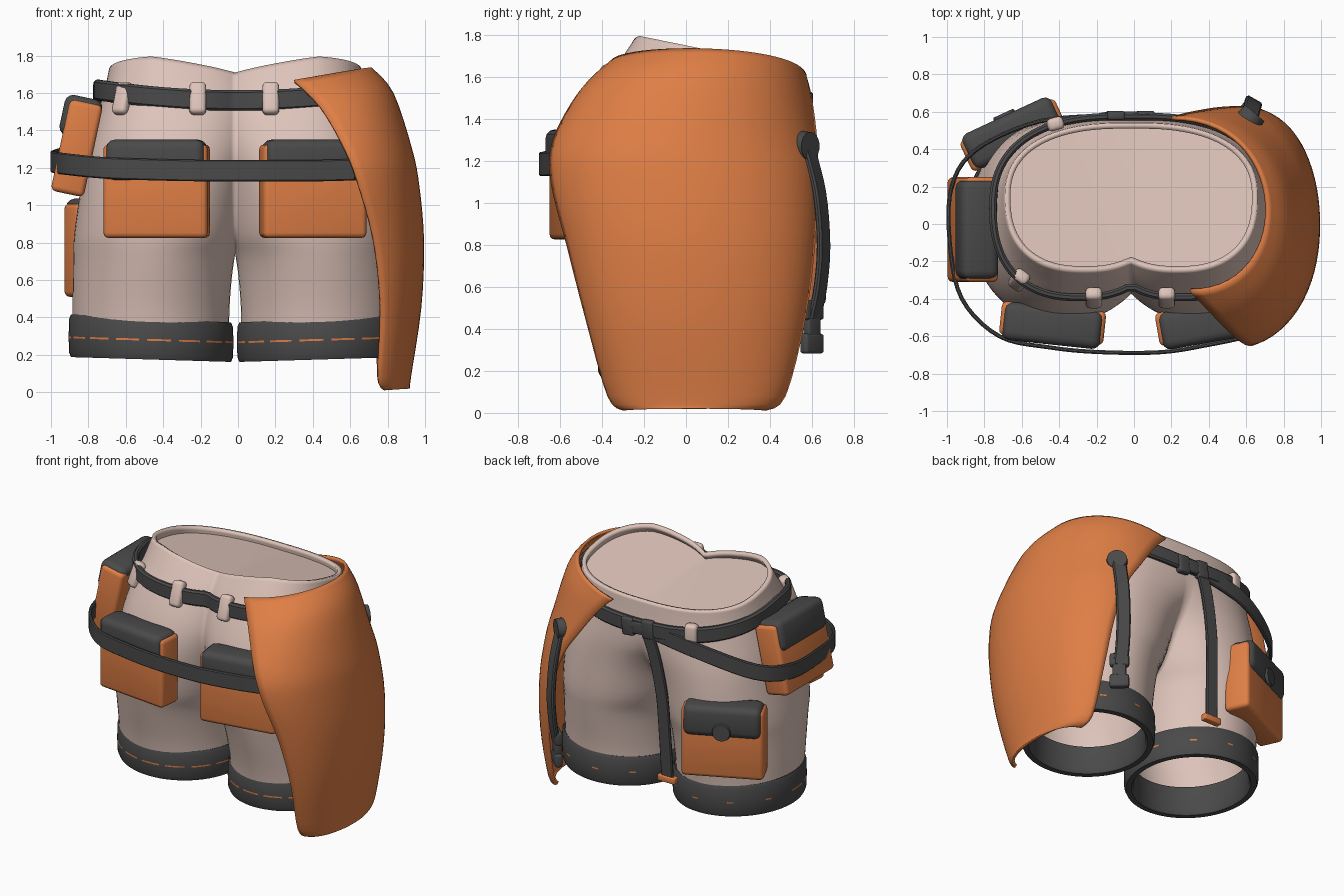
import bpy, bmesh, math
from mathutils import Vector, Euler

cube = bpy.data.objects.get("Cube")
if cube:
    bpy.data.objects.remove(cube, do_unlink=True)


def material(name, colour):
    mat = bpy.data.materials.new(name)
    mat.use_nodes = True
    mat.diffuse_color = (*colour, 1)
    mat.node_tree.nodes["Principled BSDF"].inputs["Base Color"].default_value = (*colour, 1)
    return mat


PINK = material("pale pink cloth", (.73, .55, .49))
ORANGE = material("orange", (.74, .21, .06))
DARK = material("dark grey", (.068, .068, .068))
CENTRE = -.015
SEGMENTS = 64


def finish(name, bm, *mats):
    mesh = bpy.data.meshes.new(name)
    bm.to_mesh(mesh)
    bm.free()
    obj = bpy.data.objects.new(name, mesh)
    bpy.context.collection.objects.link(obj)
    for mat in mats:
        mesh.materials.append(mat)
    bpy.ops.object.select_all(action='DESELECT')
    obj.select_set(True)
    bpy.context.view_layer.objects.active = obj
    bpy.ops.object.shade_smooth_by_angle(angle=math.radians(40))
    return obj


def mirror(obj):
    obj.location.x = CENTRE
    obj.modifiers.new("Mirror", 'MIRROR')


def solidify(obj, thickness):
    mod = obj.modifiers.new("Thickness", 'SOLIDIFY')
    mod.thickness = thickness
    mod.offset = -1


def spline(rows, steps):
    """Catmull-Rom interpolation of tuples of any length."""
    out = []
    for k in range(len(rows) - 1):
        a, b, c, d = (rows[max(0, min(len(rows) - 1, k + j))] for j in (-1, 0, 1, 2))
        for s in range(steps):
            t = s / steps
            out.append(tuple(q + .5 * t * (r - p + t * (2 * p - 5 * q + 4 * r - w + t * (3 * (q - r) + w - p)))
                             for p, q, r, w in zip(a, b, c, d)))
    return out + [tuple(rows[-1])]


def loft(rows, closed):
    """Skin rows of points, leaving out faces that lie on the mirror plane."""
    bm = bmesh.new()
    grid = [[bm.verts.new(p) for p in row] for row in rows]
    n = len(rows[0])
    for up, low in zip(grid, grid[1:]):
        for i in range(n if closed else n - 1):
            j = (i + 1) % n
            quad = (up[i], low[i], low[j], up[j])
            if any(abs(v.co.x) > 1e-5 for v in quad):
                bm.faces.new(quad)
    return bm


def section(row, scale=1):
    """Half-body outline that starts and ends where it meets the centre plane."""
    z, front_cx, back_cx, outer, front, back, power = row
    cy, ry = (front + back) / 2, (back - front) / 2 * scale
    e = 2 / power

    def reach(cx):
        rx = (outer - cx) * scale
        return min(math.pi * (1 - 1 / SEGMENTS), math.pi - math.acos(min(1, (max(0, cx) / rx) ** (1 / e))))

    start, end = -reach(front_cx), reach(back_cx)
    pts = []
    for i in range(SEGMENTS):
        t = start + (end - start) * i / (SEGMENTS - 1)
        c, s = math.cos(t), math.sin(t)
        cx = front_cx if s < 0 else back_cx
        x = cx + (outer - cx) * scale * math.copysign(abs(c) ** e, c)
        y = cy + ry * math.copysign(abs(s) ** e, s)
        tilt = max(0, (z - 1.2) / .54)
        dip = .08 * max(0, 1 - x / .45) * max(0, min(1, (.2 - y) / .4))
        pts.append((x if x > 1e-4 else 0, y, z - tilt * (.2 * y + dip)))
    return pts


# Shorts: height, front and back lobe centres, outer x, front y, back y, squareness
body = spline([
    (1.75, .25, .03, .675, -.25, .54, 2.4), (1.62, .25, .04, .7, -.33, .55, 2.4),
    (1.5, .28, .08, .735, -.4, .56, 2.4), (1.3, .325, .22, .79, -.49, .565, 2.3),
    (1.1, .37, .34, .825, -.53, .56, 2.2), (.85, .41, .405, .86, -.52, .555, 2.1),
    (.7, .436, .436, .866, -.49, .535, 2), (.45, .45, .45, .87, -.43, .495, 2),
    (.25, .45, .45, .87, -.4, .48, 2)], 4)
shorts = finish("shorts", loft([section(r) for r in body], True), PINK)
mirror(shorts)
solidify(shorts, .03)

# Lining that closes the waist just under the rim
bm = bmesh.new()
bm.faces.new([bm.verts.new(p) for p in section(body[2], .97)])
mirror(finish("waist_lining", bm, PINK))

# Leg hems with a stitched line, denser at the front
profile = [(.36, .95), (.39, .99), (.395, 1.02), (.37, 1.045), (.285, 1.05), (.275, 1.05),
           (.2, 1.045), (.175, 1.02), (.175, .93), (.2, .9), (.38, .9)]
hem_rows = []
for z, scale in profile:
    ring = section(body[-1], scale)
    hem_rows.append([(x, y, z + (.05 if z > .3 else .03) * (x - .45)) for x, y, _ in ring])
bm = loft(hem_rows, True)
bm.faces.ensure_lookup_table()
for i in range(SEGMENTS):
    if (i % 4 > 0) if i < SEGMENTS / 2 else (i % 6 == 0):
        bm.faces[4 * SEGMENTS + i].material_index = 1
mirror(finish("leg_hems", bm, DARK, ORANGE))

# Hip shield: front, middle, back heights; front edge; outer x; back edge; bulge
shield = spline([
    (1.67, 1.735, 1.6, .3, -.36, .715, .2, .575, 1),
    (1.53, 1.6, 1.5, .44, -.51, .83, .3, .6, .92),
    (1.3, 1.3, 1.3, .575, -.635, .93, .45, .625, .82),
    (1.1, 1.1, 1.1, .65, -.645, .97, .58, .63, .78),
    (.8, .8, .8, .73, -.57, .995, .68, .615, .78),
    (.45, .45, .45, .765, -.48, .98, .73, .57, .8),
    (.08, .08, .08, .75, -.375, .925, .755, .475, .84),
    (.01, .02, .01, .78, -.3, .92, .78, .38, .84)], 4)


def shield_row(zf, zm, zb, xf, yf, xo, xb, yb, k):
    bulge = (xo - (xf + xb) / 8) / .75
    high = (zm - (zf + zb) / 8) / .75
    a, d = Vector((xf, yf, zf)), Vector((xb, yb, zb))
    b, c = Vector((bulge, yf * k, high)), Vector((bulge, yb * k, high))
    ts = [i / 28 for i in range(29)]
    return [a * (1 - t) ** 3 + b * 3 * t * (1 - t) ** 2 + c * 3 * t * t * (1 - t) + d * t ** 3 for t in ts]


solidify(finish("hip_shield", loft([shield_row(*r) for r in shield], False), ORANGE), .02)


def band(name, path, width, thick, wide, mat, closed=False):
    """Flat strap with chamfered edges; wide is the direction of its width."""
    path = [Vector(p) for p in path]
    wide, n = Vector(wide), len(path)
    w, h, c = width / 2, thick / 2, thick * .3
    shape = [(-w, -h + c), (-w + c, -h), (w - c, -h), (w, -h + c),
             (w, h - c), (w - c, h), (-w + c, h), (-w, h - c)]
    rows = []
    for i, p in enumerate(path):
        ahead = path[(i + 1) % n] if closed else path[min(i + 1, n - 1)]
        behind = path[i - 1] if closed else path[max(i - 1, 0)]
        tangent = (ahead - behind).normalized()
        normal = tangent.cross(wide).normalized()
        side = normal.cross(tangent)
        rows.append([p + side * a + normal * b for a, b in shape])
    bm = loft(rows + rows[:1] if closed else rows, True)
    if closed:
        bmesh.ops.remove_doubles(bm, verts=bm.verts, dist=1e-5)
    else:
        bmesh.ops.holes_fill(bm, edges=bm.edges)
    bmesh.ops.recalc_face_normals(bm, faces=bm.faces)
    return finish(name, bm, mat)


def place(bm, loc, rot):
    matrix = Euler([math.radians(a) for a in rot]).to_matrix().to_4x4()
    matrix.translation = loc
    bm.transform(matrix)


def box(name, size, offset, loc, rot, mat, round_by=.02):
    bm = bmesh.new()
    bmesh.ops.create_cube(bm, size=1)
    bmesh.ops.scale(bm, vec=size, verts=bm.verts)
    bmesh.ops.bevel(bm, geom=bm.edges[:], offset=round_by, segments=3, profile=.5, affect='EDGES')
    bmesh.ops.translate(bm, vec=offset, verts=bm.verts)
    place(bm, loc, rot)
    return finish(name, bm, mat)


def disc(name, radius, depth, loc, rot, mat):
    bm = bmesh.new()
    bmesh.ops.create_cone(bm, cap_ends=True, segments=24, radius1=radius, radius2=radius * .9, depth=depth)
    place(bm, loc, rot)
    return finish(name, bm, mat)


# Waist belt follows the body outline
row = min(body, key=lambda r: abs(r[0] - 1.52))
half = [(x * 1.02, y * 1.03) for x, y, _ in section(row) if x > .02]
loop = [(x + CENTRE, y) for x, y in half] + [(CENTRE - x, y) for x, y in reversed(half)]
belt = [(x, y, 1.56 + .1 * x * x - .17 * max(0, y)) for x, y in loop]
band("waist_belt", belt, .11, .04, (0, 0, 1), DARK, True)

# Belt loops
for x, y, turn in ((-.615, -.3, -35), (-.215, -.395, 0), (.175, -.395, 0), (-.42, .535, 195)):
    z = 1.57 if y < 0 else 1.48
    box("belt_loop", (.09, .07, .18), (0, 0, 0), (x, y, z), (-20 if y < 0 else 0, 0, turn), PINK, .025)


# Pouches: orange bag with a dark flap
def pouch(name, loc, rot):
    box(name + "_bag", (.56, .18, .5), (0, 0, -.01), loc, rot, ORANGE, .028)
    box(name + "_flap", (.53, .205, .22), (0, -.0125, .155), loc, rot, DARK, .045)


pouch("front_right_pouch", (-.435, -.53, 1.085), (0, 0, -6))
pouch("front_left_pouch", (.4, -.518, 1.085), (0, 0, 10))
pouch("side_pouch", (-.86, -.03, 1.315), (-12, 0, -90))
pouch("rear_pouch", (-.645, .475, .77), (0, 0, 205))
disc("rear_pouch_button", .065, .02, (-.695, .583, .86), (90, 0, 205), DARK)

# Low strap around the pouches, rising to the rear buckle
hip_path = spline([
    (.62, -.6, 1.19), (.42, -.642, 1.185), (.15, -.685, 1.185), (-.18, -.685, 1.185), (-.45, -.66, 1.19),
    (-.72, -.6, 1.2), (-.92, -.4, 1.22), (-.985, -.1, 1.23), (-.975, .2, 1.24), (-.84, .4, 1.28),
    (-.5, .55, 1.39), (-.1, .58, 1.46)], 5)
band("hip_strap", hip_path, .115, .022, (0, 0, 1), DARK)


def clip(name, loc, rot):
    """Side-release buckle: two wide ends joined by a narrow waist."""
    for side in (-1, 1):
        box(name + "_end", (.095, .05, .13), (side * .08, 0, 0), loc, rot, DARK, .015)
    box(name + "_middle", (.12, .045, .09), (0, 0, 0), loc, rot, DARK, .012)


clip("rear_buckle", (-.02, .58, 1.455), (0, 5, 0))

# Hanging strap with an orange end tab
tail = spline([(-.09, .59, 1.45), (-.15, .58, 1.28), (-.2, .565, 1), (-.215, .55, .7), (-.225, .535, .39)], 5)
band("hanging_strap", tail, .095, .022, (1, 0, 0), DARK)
box("strap_tab", (.14, .05, .045), (0, 0, 0), (-.225, .533, .38), (0, 0, 0), ORANGE, .008)

# Strap holding the shield to the leg
holder = spline([(.62, .58, 1.27), (.635, .635, 1.05), (.64, .655, .8), (.635, .64, .6), (.63, .61, .45)], 5)
band("shield_strap", holder, .095, .03, (.87, -.5, 0), DARK)
disc("shield_button", .075, .08, (.62, .562, 1.27), (-90, 0, -40), DARK)
clip("shield_buckle", (.63, .6, .41), (12, 90, -30))
